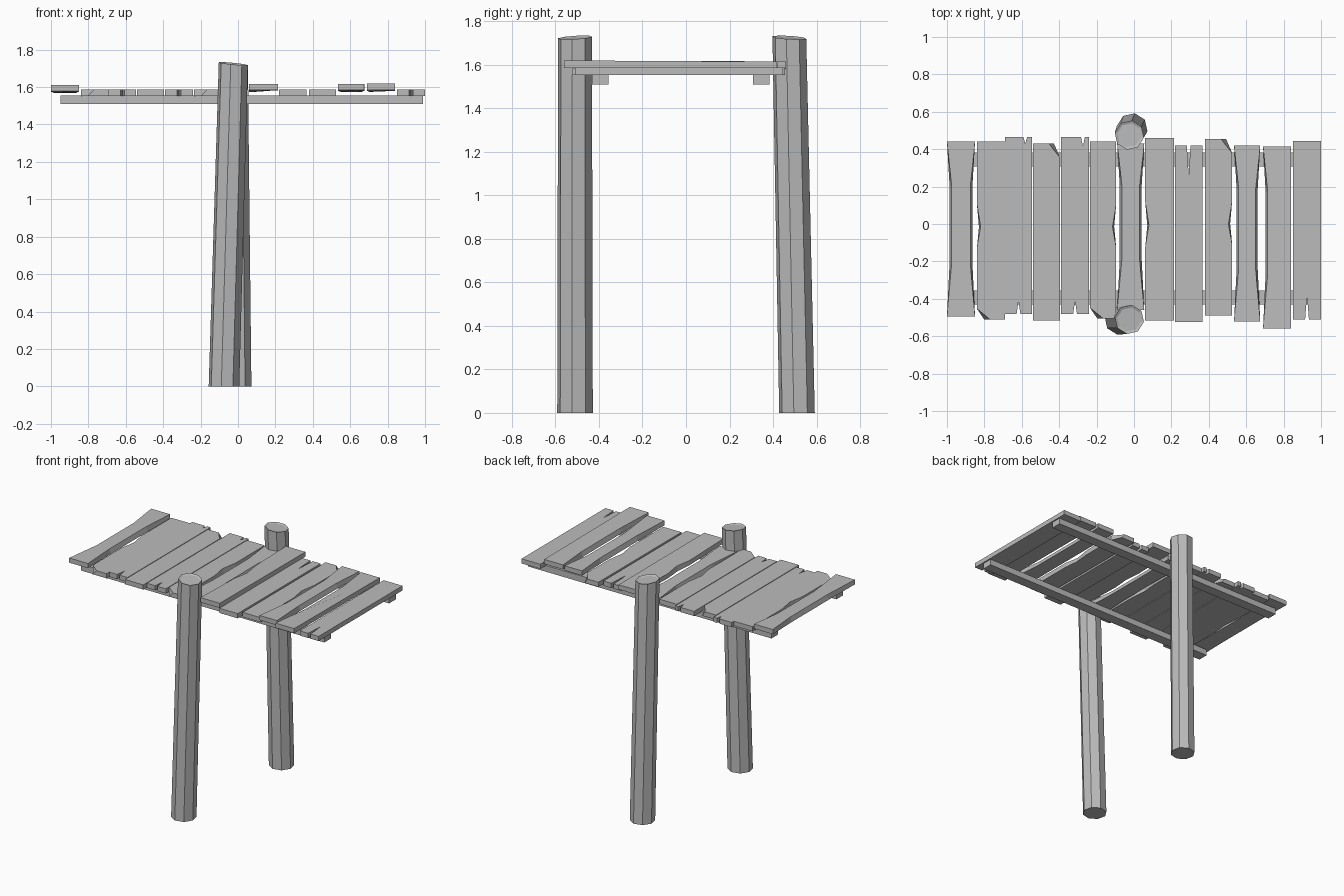
import bpy, bmesh, math
from mathutils import Vector

if "Cube" in bpy.data.objects:
    bpy.data.objects.remove(bpy.data.objects["Cube"], do_unlink=True)

GREY = (0.5, 0.5, 0.5, 1)
wood = bpy.data.materials.new("grey wood")
wood.use_nodes = True
wood.diffuse_color = GREY
wood.node_tree.nodes["Principled BSDF"].inputs["Base Color"].default_value = GREY


def finish(bm, name):
    bmesh.ops.recalc_face_normals(bm, faces=bm.faces)
    mesh = bpy.data.meshes.new(name)
    bm.to_mesh(mesh)
    bm.free()
    mesh.materials.append(wood)
    obj = bpy.data.objects.new(name, mesh)
    bpy.context.collection.objects.link(obj)
    return obj


def loft(name, rings):
    """Join rings of equal length with side walls and cap both ends."""
    bm = bmesh.new()
    loops = [[bm.verts.new(p) for p in ring] for ring in rings]
    for a, b in zip(loops, loops[1:]):
        for i in range(len(a)):
            j = (i + 1) % len(a)
            bm.faces.new((a[i], a[j], b[j], b[i]))
    caps = [bm.faces.new(loops[0][::-1]), bm.faces.new(loops[-1])]
    if len(rings[0]) > 8:
        bmesh.ops.triangulate(bm, faces=caps)
    return finish(bm, name)


# Leaning eight-sided posts with a slanted, slightly dished top
def post(name, base, top, slope_y):
    def ring(centre, radius, z, slant=0, drop=0):
        pts = []
        for i in range(8):
            a = math.radians(45 * i - 10)
            dx, dy = radius * math.cos(a), radius * math.sin(a)
            pts.append(Vector((centre[0] + dx, centre[1] + dy,
                               z - drop + slant * (slope_y * dy - 0.1 * dx))))
        return pts
    loft(name, [ring(base, 0.083, 0), ring(top, 0.079, 1.725, 1),
                ring(top, 0.064, 1.725, 1, 0.006)])


post("front_post", (-0.075, -0.51), (-0.025, -0.51), 0.06)
post("back_post", (-0.01, 0.51), (-0.025, 0.475), -0.06)


# Two long rails below the deck
for name, y in (("front_rail", -0.393), ("back_rail", 0.345)):
    loft(name, [[(x, y + s, z) for x, s in
                 ((-0.95, -0.038), (0.99, -0.038), (0.99, 0.038), (-0.95, 0.038))]
                for z in (1.51, 1.555)])

# Planks: left x, right x, front y, back y, lift
PLANKS = [
    (-1, -0.85, -0.495, 0.44, 0.015), (-0.84, -0.69, -0.51, 0.44, 0),
    (-0.69, -0.545, -0.48, 0.465, 0), (-0.54, -0.395, -0.515, 0.43, 0),
    (-0.39, -0.24, -0.48, 0.465, 0), (-0.235, -0.095, -0.505, 0.44, 0),
    (-0.09, 0.055, -0.46, 0.43, 0), (0.06, 0.215, -0.515, 0.46, 0.02),
    (0.22, 0.365, -0.525, 0.42, 0), (0.38, 0.525, -0.49, 0.455, 0),
    (0.535, 0.675, -0.52, 0.42, 0.02), (0.69, 0.84, -0.56, 0.415, 0.02),
    (0.85, 1, -0.51, 0.445, 0)]

# Worn long edges: (fraction from the front, inset)
STRAIGHT = [(0, 0), (1, 0)]
WAIST = [(0, 0), (0.3, 0.025), (0.75, 0.025), (1, 0)]
DENT = [(0, 0), (0.4, 0), (0.52, 0.02), (0.65, 0), (1, 0)]
CHIP = [(0, 0.07), (0.06, 0), (1, 0)]
BACK_CHIP = [(0, 0), (0.92, 0), (1, 0.06)]
WORN = {0: (WAIST, WAIST), 1: (CHIP[:2] + DENT[1:], STRAIGHT),
        3: (STRAIGHT, BACK_CHIP), 5: (CHIP, DENT), 6: (WAIST, WAIST),
        7: (DENT, STRAIGHT), 9: (STRAIGHT, DENT[:4] + BACK_CHIP[1:]),
        10: (WAIST, WAIST), 11: (WAIST, STRAIGHT)}

# Splits in the ends: (fraction across, depth)
FRONT_SPLIT = {2: (0.5, 0.07), 4: (0.5, 0.07), 12: (0.5, 0.13)}
BACK_SPLIT = {2: (0.75, 0.035), 4: (0.78, 0.05), 8: (0.5, 0.16)}


def plank(index, spec):
    x0, x1, y0, y1, lift = spec
    left, right = WORN.get(index, (STRAIGHT, STRAIGHT))

    def split(table, y, inward):
        if index not in table:
            return []
        frac, depth = table[index]
        x = x0 + frac * (x1 - x0)
        return [(x - 0.01, y), (x, y + inward * depth), (x + 0.01, y)]

    def outline(wear, z):
        length = y1 - y0
        pts = split(FRONT_SPLIT, y0, 1)
        pts += [(x1 - wear * d, y0 + t * length) for t, d in right]
        pts += split(BACK_SPLIT, y1, -1)[::-1]
        pts += [(x0 + wear * d, y0 + t * length) for t, d in reversed(left)]
        bend = 0.04 if lift else 0
        return [(x, y, z + lift + bend * y * y) for x, y in pts]

    loft(f"plank_{index + 1}", [outline(0.55, 1.553), outline(1, 1.587)])


for i, spec in enumerate(PLANKS):
    plank(i, spec)
